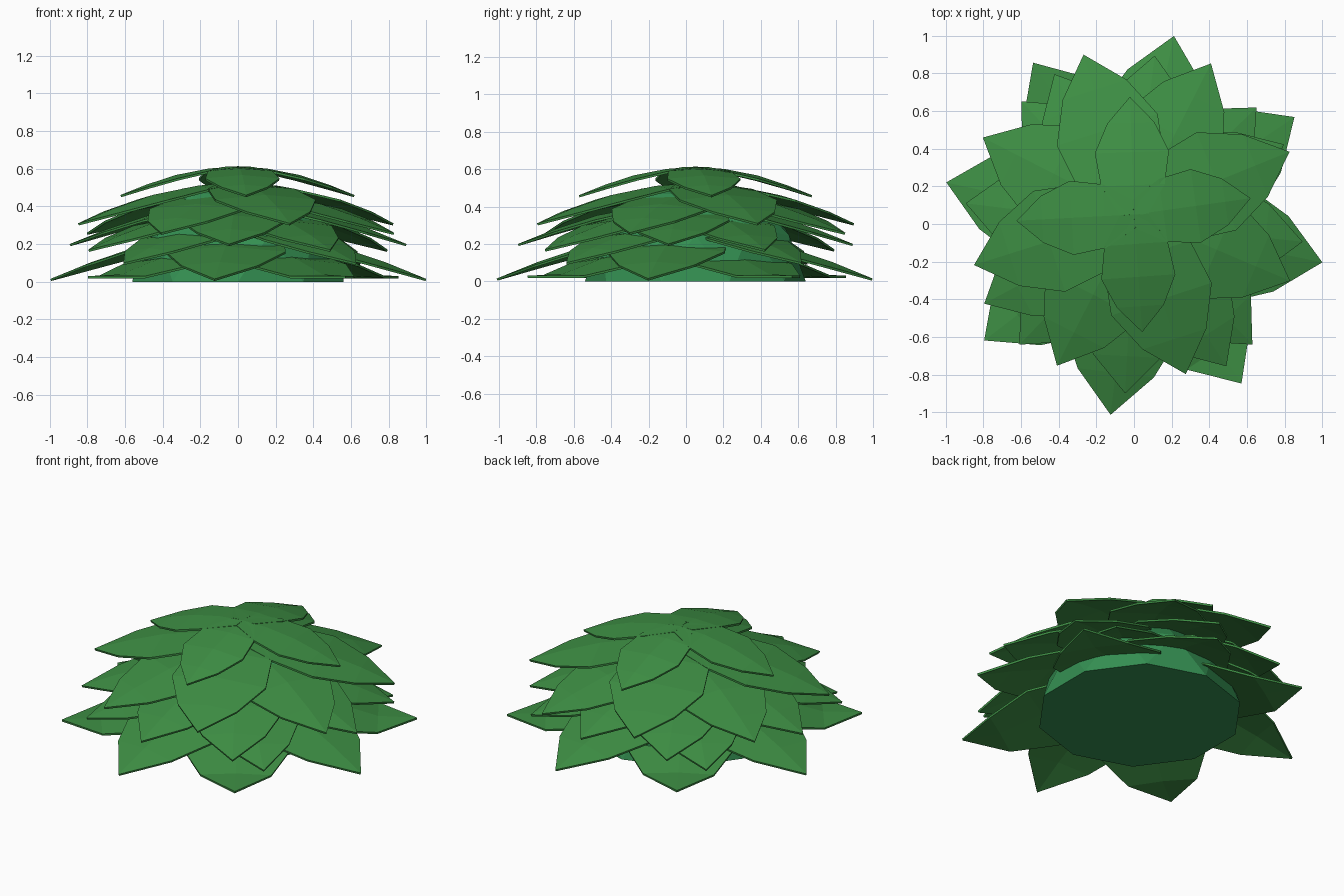
import bpy, bmesh
from math import radians
from mathutils import Matrix, Vector

if "Cube" in bpy.data.objects:
    bpy.data.objects.remove(bpy.data.objects["Cube"])


def material(name, rgb):
    m = bpy.data.materials.new(name)
    m.diffuse_color = (*rgb, 1)
    m.use_nodes = True
    m.node_tree.nodes["Principled BSDF"].inputs["Base Color"].default_value = m.diffuse_color
    return m


LEAF = material("leaf_green", (0.047, 0.27, 0.057))
CORE = material("core_green", (0.035, 0.28, 0.085))


def add_object(name, bm, mat):
    me = bpy.data.meshes.new(name)
    bm.to_mesh(me)
    bm.free()
    me.materials.append(mat)
    ob = bpy.data.objects.new(name, me)
    bpy.context.collection.objects.link(ob)
    return ob


# inner core: half of a low-poly sphere
bm = bmesh.new()
bmesh.ops.create_icosphere(bm, subdivisions=2, radius=1)
bmesh.ops.scale(bm, vec=(0.59, 0.59, 0.55), verts=bm.verts)
bmesh.ops.bisect_plane(bm, geom=bm.verts[:] + bm.edges[:] + bm.faces[:],
                       plane_co=(0, 0, 0), plane_no=(0, 0, -1), clear_outer=True)
bmesh.ops.holes_fill(bm, edges=[e for e in bm.edges if e.is_boundary])
bmesh.ops.translate(bm, vec=(0, 0.05, 0), verts=bm.verts)
bmesh.ops.recalc_face_normals(bm, faces=bm.faces)
add_object("bush_core", bm, CORE)

# leaf profile: distance along leaf, half width, midrib drop, extra drop at the edge
PROFILE = [(0.0, 0.12, 0.0, 0.005), (0.25, 0.27, 0.02, 0.018), (0.53, 0.315, 0.075, 0.028),
           (0.78, 0.20, 0.157, 0.018)]
TIP_DROP = 0.245


def add_leaf(bm, rot):
    """One pointed leaf of unit length, folded slightly along its midrib."""
    rows = []
    for u, w, d, e in PROFILE:
        rows.append([bm.verts.new(rot @ Vector(p)) for p in
                     ((u, -w, -d - e), (u, 0, -d), (u, w, -d - e))])
    tip = bm.verts.new(rot @ Vector((1, 0, -TIP_DROP)))
    for a, b in zip(rows, rows[1:]):
        for i in (0, 1):
            bm.faces.new((a[i], b[i], b[i + 1], a[i + 1]))
    for i in (0, 1):
        bm.faces.new((rows[-1][i], tip, rows[-1][i + 1]))


# leaf tiers, bottom to top: radius, tip height, leaf angles, centre x, centre y
TIERS = [(1.015, -0.05, (34, 122.5, 217.5, -56.5), 0.01, 0),
         (1.02, 0.015, (78, 167.5, 263, -11.5), 0, 0),
         (0.89, 0.10, (44, 133, 226, -46), 0.01, 0),
         (0.90, 0.17, (28, 118, 208, -57), 0, 0),
         (0.90, 0.20, (83, 173, 267, -6), 0, 0),
         (0.90, 0.26, (63, 153, 243, -23), 0, 0.05),
         (0.89, 0.31, (22, 107.5, 197.5, -72), 0, 0.05),
         (0.625, 0.46, (8, 92, 183, -86), 0, 0.05)]
for n, (r, z, angles, cx, cy) in enumerate(TIERS, 1):
    bm = bmesh.new()
    for a in angles:
        add_leaf(bm, Matrix.Rotation(radians(a), 3, 'Z'))
    bmesh.ops.scale(bm, vec=(r, r, r), verts=bm.verts)
    bmesh.ops.translate(bm, vec=(cx, cy, z + TIP_DROP * r), verts=bm.verts)
    # the lowest leaves rest flat on the ground
    for v in bm.verts:
        v.co.z = max(v.co.z, 0.015 if n > 1 else 0.03)
    ob = add_object(f"leaf_tier_{n}", bm, LEAF)
    sol = ob.modifiers.new("thickness", 'SOLIDIFY')
    sol.thickness = 0.012
    sol.offset = -1
